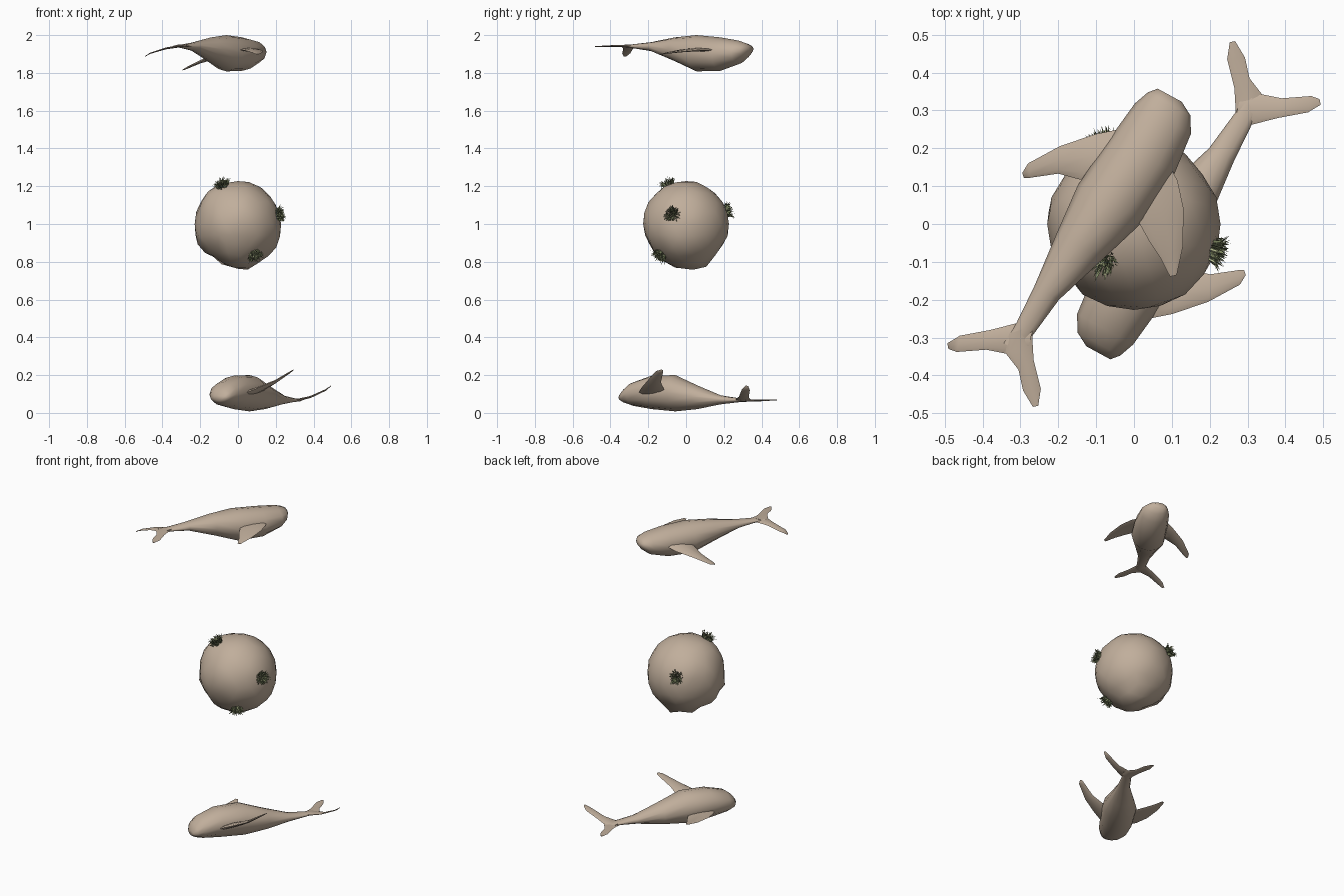
import bpy, bmesh, math, random
from mathutils import Vector, noise

random.seed(4)
cube = bpy.data.objects.get("Cube")
if cube:
    bpy.data.objects.remove(cube, do_unlink=True)


def material(name, color):
    m = bpy.data.materials.new(name)
    m.use_nodes = True
    m.diffuse_color = (*color, 1)
    m.node_tree.nodes["Principled BSDF"].inputs["Base Color"].default_value = (*color, 1)
    return m


clay = material("warm clay", (0.53, 0.425, 0.33))
greens = [material("dark leaf", (0.11, 0.13, 0.07)),
          material("mid leaf", (0.23, 0.27, 0.13)),
          material("pale leaf", (0.42, 0.45, 0.25))]


def finish(name, bm, mats, angle=None):
    if angle:
        bmesh.ops.recalc_face_normals(bm, faces=bm.faces)
    mesh = bpy.data.meshes.new(name)
    bm.to_mesh(mesh)
    bm.free()
    obj = bpy.data.objects.new(name, mesh)
    bpy.context.collection.objects.link(obj)
    for m in mats:
        mesh.materials.append(m)
    if angle:
        bpy.ops.object.select_all(action='DESELECT')
        obj.select_set(True)
        bpy.context.view_layer.objects.active = obj
        bpy.ops.object.shade_smooth_by_angle(angle=math.radians(angle))


# Swimming direction and sideways direction of the upper whale
AHEAD, SIDE = Vector((0.48, 0.88, 0)), Vector((0.88, -0.48, 0))


def loft(name, rings, sides, place):
    """Skin elliptical rings given as (centre, half width, half height)."""
    bm = bmesh.new()
    loops = []
    for c, u, v in rings:
        angles = [2 * math.pi * i / sides for i in range(sides)]
        loops.append([bm.verts.new(place(c + u * math.cos(a) + v * math.sin(a)))
                      for a in angles])
    for a, b in zip(loops, loops[1:]):
        for i in range(sides):
            j = (i + 1) % sides
            bm.faces.new((a[i], a[j], b[j], b[i]))
    bm.faces.new(loops[0])
    bm.faces.new(loops[-1])
    finish(name, bm, [clay], 70)


# Body stations: along, sideways, half width, top, bottom
BODY = [(0.343, -0.080, 0.036, 1.944, 1.908), (0.322, -0.070, 0.064, 1.957, 1.880),
        (0.280, -0.066, 0.084, 1.971, 1.846), (0.17, -0.067, 0.097, 1.988, 1.811),
        (0.02, -0.080, 0.099, 2.000, 1.808), (-0.12, -0.097, 0.070, 1.988, 1.862),
        (-0.27, -0.115, 0.037, 1.963, 1.915), (-0.38, -0.120, 0.027, 1.952, 1.930),
        (-0.44, -0.125, 0.026, 1.946, 1.937)]

# Limb sections: leading x, y, trailing x, y, height, half thickness
LIMBS = {
    "left_flipper": [(-0.04, 0.25, -0.09, 0.11, 1.905, 0.016),
                     (-0.10, 0.238, -0.145, 0.118, 1.885, 0.013),
                     (-0.195, 0.206, -0.20, 0.133, 1.860, 0.009),
                     (-0.28, 0.16, -0.275, 0.122, 1.823, 0.005),
                     (-0.295, 0.135, -0.291, 0.122, 1.815, 0.002)],
    "right_flipper": [(0.085, 0.17, -0.01, 0.03, 1.922, 0.010),
                      (0.115, 0.115, 0.015, 0.0, 1.922, 0.009),
                      (0.131, 0.04, 0.04, -0.045, 1.918, 0.007),
                      (0.129, -0.06, 0.07, -0.09, 1.909, 0.005),
                      (0.113, -0.135, 0.095, -0.139, 1.899, 0.002)],
    "left_fluke": [(-0.265, -0.27, -0.28, -0.33, 1.943, 0.007),
                   (-0.31, -0.262, -0.34, -0.342, 1.939, 0.006),
                   (-0.38, -0.28, -0.39, -0.332, 1.929, 0.005),
                   (-0.46, -0.295, -0.468, -0.338, 1.904, 0.003),
                   (-0.493, -0.315, -0.49, -0.33, 1.888, 0.002)],
    "right_fluke": [(-0.27, -0.27, -0.33, -0.29, 1.944, 0.007),
                    (-0.268, -0.31, -0.34, -0.34, 1.943, 0.006),
                    (-0.265, -0.36, -0.305, -0.385, 1.943, 0.005),
                    (-0.246, -0.435, -0.293, -0.44, 1.941, 0.003),
                    (-0.253, -0.48, -0.267, -0.483, 1.94, 0.002)],
}


def whale(prefix, place):
    rings = []
    for t, r, w, top, bottom in BODY:
        centre = AHEAD * t + SIDE * r + Vector((0, 0, (top + bottom) / 2))
        rings.append((centre, SIDE * w, Vector((0, 0, (top - bottom) / 2))))
    loft(prefix + "_body", rings, 12, place)
    for part, sections in LIMBS.items():
        rings = []
        for lx, ly, tx, ty, z, thick in sections:
            lead, trail = Vector((lx, ly, z)), Vector((tx, ty, z))
            rings.append(((lead + trail) / 2, (lead - trail) / 2, Vector((0, 0, thick))))
        loft(prefix + "_" + part, rings, 8, place)


def inverted(p):
    # Opposed pose below, with a slightly stronger lift in the left limbs
    lift = 0.7 * max(0, -p.dot(SIDE) - 0.1) ** 2
    return Vector((-p.x, -p.y, 2.008 - p.z + lift))


whale("upper_whale", lambda p: p)
whale("lower_whale", inverted)

# Lumpy central boulder with a few knobs and a rougher underside
CENTRE = Vector((0, 0, 1))
KNOBS = [(Vector(d).normalized(), size) for d, size in
         (((0.06, 0.04, -0.24), 0.020), ((-0.16, -0.06, 0.18), 0.012),
          ((0.21, -0.05, -0.09), 0.008), ((-0.21, -0.03, -0.08), 0.008))]
bm = bmesh.new()
bmesh.ops.create_icosphere(bm, subdivisions=3, radius=1)
for v in bm.verts:
    d = v.co.normalized()
    rough = 0.008 + 0.016 * max(0, -d.z - d.x * 0.3)
    radius = 0.227 + rough * noise.noise(d * 3)
    radius += sum(size * max(0, d.dot(k)) ** 16 for k, size in KNOBS)
    v.co = CENTRE + d * radius
finish("boulder", bm, [clay], 70)


# Grass tufts made of thin, bent, tapering blades
def tuft(name, spot, count=170):
    root = Vector(spot)
    out = (root - CENTRE).normalized()
    a = out.orthogonal().normalized()
    b = out.cross(a)
    bm = bmesh.new()
    for _ in range(count):
        turn = random.uniform(0, 2 * math.pi)
        spread = a * math.cos(turn) + b * math.sin(turn)
        base = root + spread * random.uniform(0, 0.032) - out * 0.008
        lean = random.uniform(0.1, 1.2)
        length = random.uniform(0.025, 0.046)
        mid = base + (out + spread * lean * 0.5).normalized() * length * 0.5
        tip = mid + (out * 0.7 + spread * lean).normalized() * length * 0.5
        # Blades are twisted at random so the clump is full from every side
        twist = random.uniform(0, math.pi)
        across = (out.cross(spread) * math.cos(twist) + spread * math.sin(twist)) * 0.003
        p = [bm.verts.new(q) for q in
             (base - across, base + across, mid + across, mid - across, tip)]
        shade = random.choices((0, 1, 2), (3, 4, 2))[0]
        for f in (bm.faces.new(p[:4]), bm.faces.new((p[3], p[2], p[4]))):
            f.material_index = shade
    finish(name, bm, greens)


tuft("top_grass", (-0.083, -0.095, 1.205))
tuft("left_grass", (0.214, -0.07, 1.05))
tuft("back_grass", (-0.083, 0.215, 1.07))
tuft("lower_grass", (0.09, -0.135, 0.838))
